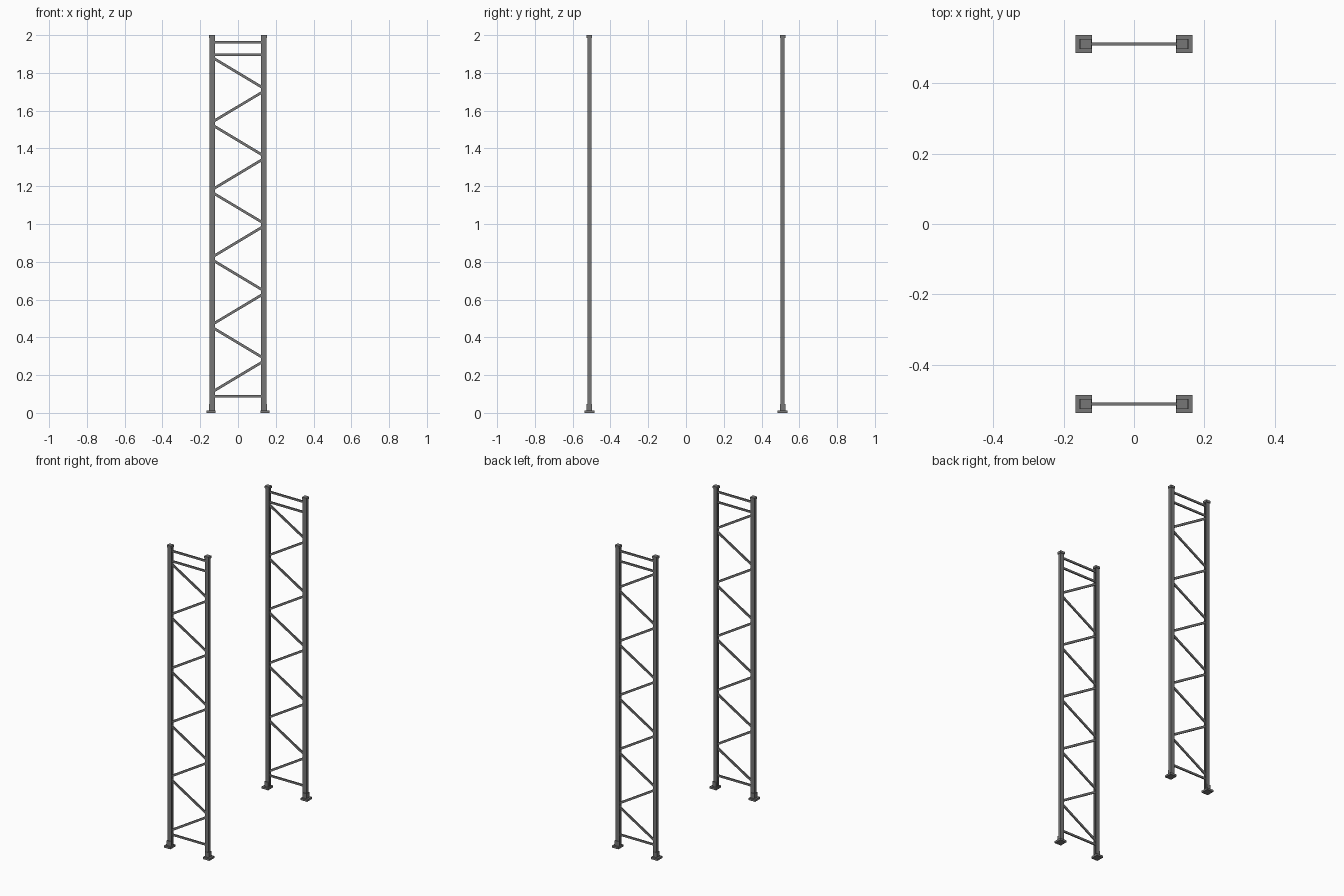
import bpy, bmesh, math
from mathutils import Vector, Matrix

if "Cube" in bpy.data.objects:
    bpy.data.objects.remove(bpy.data.objects["Cube"])

# dark grey painted steel
steel = bpy.data.materials.new("dark_steel")
steel.diffuse_color = (0.18, 0.18, 0.18, 1)
steel.use_nodes = True
steel.node_tree.nodes["Principled BSDF"].inputs["Base Color"].default_value = steel.diffuse_color

def mesh_object(name, bm):
    bmesh.ops.recalc_face_normals(bm, faces=bm.faces)
    me = bpy.data.meshes.new(name)
    bm.to_mesh(me)
    bm.free()
    me.materials.append(steel)
    ob = bpy.data.objects.new(name, me)
    bpy.context.collection.objects.link(ob)
    return ob

def box(name, lo, hi):
    lo, hi = Vector(lo), Vector(hi)
    bm = bmesh.new()
    m = Matrix.Translation((lo + hi) / 2) @ Matrix.Diagonal((*(hi - lo), 1))
    bmesh.ops.create_cube(bm, size=1, matrix=m)
    return mesh_object(name, bm)

def bar(name, a, b, width, depth):
    # rectangular bar lying in the xz plane between two points
    a, b = Vector(a), Vector(b)
    d = b - a
    bm = bmesh.new()
    m = (Matrix.Translation((a + b) / 2) @ Matrix.Rotation(-math.atan2(d.z, d.x), 4, 'Y')
         @ Matrix.Diagonal((d.length, depth, width, 1)))
    bmesh.ops.create_cube(bm, size=1, matrix=m)
    return mesh_object(name, bm)

def channel(name, s, y, z0, z1):
    # upright: C profile with its mouth facing the other upright
    xo, xi, h, t = 0.151, 0.123, 0.0105, 0.003
    lip = h - 0.005
    pts = [(xi, -lip), (xi, -h), (xo, -h), (xo, h), (xi, h), (xi, lip),
           (xi + t, lip), (xi + t, h - t), (xo - t, h - t),
           (xo - t, t - h), (xi + t, t - h), (xi + t, -lip)]
    bm = bmesh.new()
    f = bm.faces.new([bm.verts.new((s * px, y + py, z0)) for px, py in pts])
    r = bmesh.ops.extrude_face_region(bm, geom=[f])
    top = [v for v in r['geom'] if isinstance(v, bmesh.types.BMVert)]
    bmesh.ops.translate(bm, verts=top, vec=(0, 0, z1 - z0))
    return mesh_object(name, bm)

for side, y in (("front", -0.511), ("back", 0.511)):
    for hand, s in (("left", -1), ("right", 1)):
        n = f"{side}_{hand}_"
        channel(n + "upright", s, y, 0.012, 1.99)
        xs = sorted((s * 0.119, s * 0.166))
        box(n + "foot_plate", (xs[0], y - 0.026, 0), (xs[1], y + 0.026, 0.013))
        # foot bracket wrapping the outside of the upright
        xs = sorted((s * 0.149, s * 0.154))
        box(n + "bracket_web", (xs[0], y - 0.0145, 0.012), (xs[1], y + 0.0145, 0.046))
        xs = sorted((s * 0.127, s * 0.154))
        for k in (-1, 1):
            ys = sorted((y + k * 0.010, y + k * 0.0145))
            box(n + "bracket_flange", (xs[0], ys[0], 0.012), (xs[1], ys[1], 0.046))
        # top cap
        xs = sorted((s * 0.121, s * 0.153))
        box(n + "cap", (xs[0], y - 0.0145, 1.985), (xs[1], y + 0.0145, 2.0))
    # horizontal ties
    for z in (0.087, 1.895, 1.963):
        bar(side + "_tie", (-0.135, y, z), (0.135, y, z), 0.013, 0.008)
    # zigzag lacing
    s, z = -1, 0.111
    for i in range(10):
        bar(side + "_diagonal", (s * 0.136, y, z), (-s * 0.136, y, z + 0.163), 0.014, 0.008)
        s, z = -s, z + 0.1786
